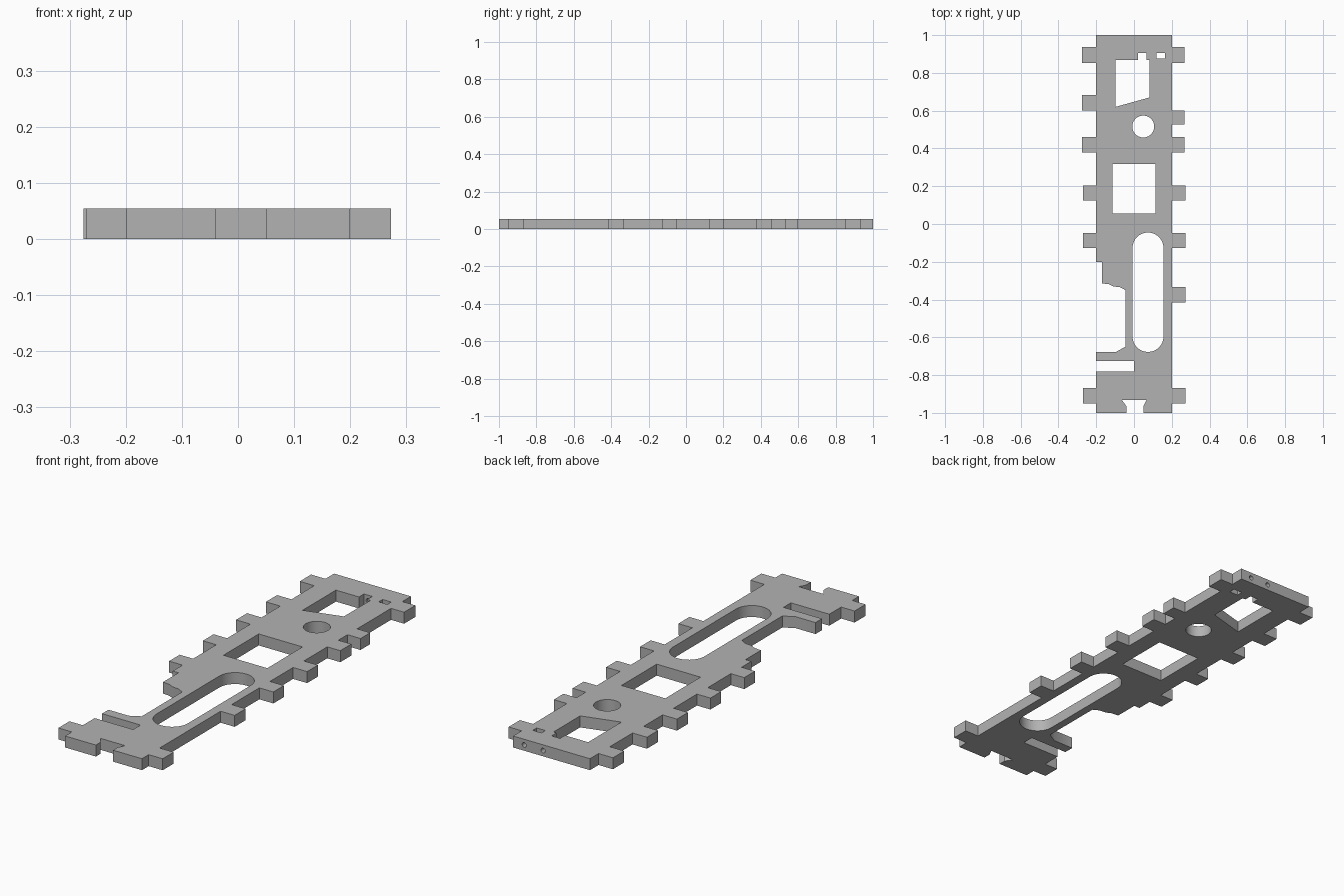
import bpy, bmesh, math

cube = bpy.data.objects.get("Cube")
if cube:
    bpy.data.objects.remove(cube)

THICK = 0.054

grey = bpy.data.materials.new("light grey")
grey.use_nodes = True
grey.diffuse_color = (0.448, 0.448, 0.448, 1)
grey.node_tree.nodes["Principled BSDF"].inputs["Base Color"].default_value = grey.diffuse_color


def prism(name, points, z0, z1):
    """Upright solid from a closed plan outline."""
    bm = bmesh.new()
    face = bm.faces.new([bm.verts.new((x, y, z0)) for x, y in points])
    top = bmesh.ops.extrude_face_region(bm, geom=[face])["geom"]
    verts = [v for v in top if isinstance(v, bmesh.types.BMVert)]
    bmesh.ops.translate(bm, verts=verts, vec=(0, 0, z1 - z0))
    bmesh.ops.recalc_face_normals(bm, faces=bm.faces)
    mesh = bpy.data.meshes.new(name)
    bm.to_mesh(mesh)
    bm.free()
    mesh.materials.append(grey)
    obj = bpy.data.objects.new(name, mesh)
    bpy.context.collection.objects.link(obj)
    return obj


def arc(cx, cy, r, start, end, steps):
    angles = [math.radians(start + (end - start) * i / steps) for i in range(steps + 1)]
    return [(cx + r * math.cos(a), cy + r * math.sin(a)) for a in angles]


def rect(x0, x1, y0, y1):
    return [(x0, y0), (x1, y0), (x1, y1), (x0, y1)]


def tabs(side, reach, spans):
    """Square tabs along one long edge, in the order walked."""
    pts = []
    for a, b in spans:
        pts += [(side, a), (reach, a), (reach, b), (side, b)]
    return pts


# Outline, walked anticlockwise from the front edge
W = 0.2
front_tab, back_tab = (-0.95, -0.868), (0.852, 0.936)
mid_tab, low_tab, high_tab = (0.124, 0.204), (-0.127, -0.048), (0.378, 0.46)
right_low = [front_tab, (-0.415, -0.333), low_tab, mid_tab]
right_high = [high_tab, (0.528, 0.6), back_tab]
left_high = [t[::-1] for t in (back_tab, (0.6, 0.683), high_tab)]
left_low = [t[::-1] for t in (mid_tab, low_tab)]

outline = [(0.05, -1), (W, -1)]
outline += tabs(W, 0.273, right_low) + tabs(W, 0.268, right_high)
outline += [(W, 1), (-W, 1)]
outline += tabs(-W, -0.275, left_high) + tabs(-W, -0.27, left_low)
# Side recess, cross slot and dovetail notch
outline += [(-W, -0.2), (-0.17, -0.2), (-0.17, -0.315), (-0.135, -0.318),
            (-0.108, -0.331), (-0.075, -0.334), (-0.046, -0.35),
            (-0.046, -0.65), (-0.095, -0.677), (-W, -0.677)]
outline += [(-W, -0.725), (0, -0.725), (0, -0.78), (-W, -0.78)]
outline += tabs(-W, -0.27, [front_tab[::-1]])
outline += [(-W, -1), (-0.04, -1), (-0.04, -0.965), (-0.063, -0.933),
            (0.066, -0.933), (0.05, -0.965)]
plate = prism("base_plate", outline, 0, THICK)

# Through openings
openings = {
    "angled_window": [(-0.098, 0.62), (0.082, 0.67), (0.082, 0.868), (0.066, 0.868),
                      (0.066, 0.905), (0.022, 0.905), (0.022, 0.868), (-0.098, 0.868)],
    "nut_pocket": rect(0.119, 0.164, 0.876, 0.905),
    "round_hole": arc(0.049, 0.516, 0.058, 0, 360, 48)[:-1],
    "square_window": rect(-0.114, 0.114, 0.055, 0.317),
    "long_slot": arc(0.074, -0.127, 0.082, 0, 180, 24) + arc(0.074, -0.595, 0.082, 180, 360, 24),
}
cutters = [prism(n + "_cutter", p, -0.1, 0.2) for n, p in openings.items()]

# Screw holes drilled in from the back edge
for x in (0.044, 0.142):
    drill = prism("screw_hole_cutter", arc(0, 0, 0.011, 0, 360, 24)[:-1], 0, 0.16)
    drill.rotation_euler = (math.pi / 2, 0, 0)
    drill.location = (x, 1.05, THICK / 2)
    cutters.append(drill)

for cutter in cutters:
    cutter.hide_render = True
    mod = plate.modifiers.new(cutter.name, "BOOLEAN")
    mod.operation, mod.solver, mod.object = "DIFFERENCE", "EXACT", cutter

# Bake the cuts and remove the cutters
bpy.context.view_layer.update()
baked = bpy.data.meshes.new_from_object(plate.evaluated_get(bpy.context.evaluated_depsgraph_get()))
plate.modifiers.clear()
plate.data = baked
for cutter in cutters:
    bpy.data.objects.remove(cutter)

for obj in bpy.context.selected_objects:
    obj.select_set(False)
plate.select_set(True)
bpy.context.view_layer.objects.active = plate
bpy.ops.object.shade_smooth_by_angle(angle=math.radians(30))
